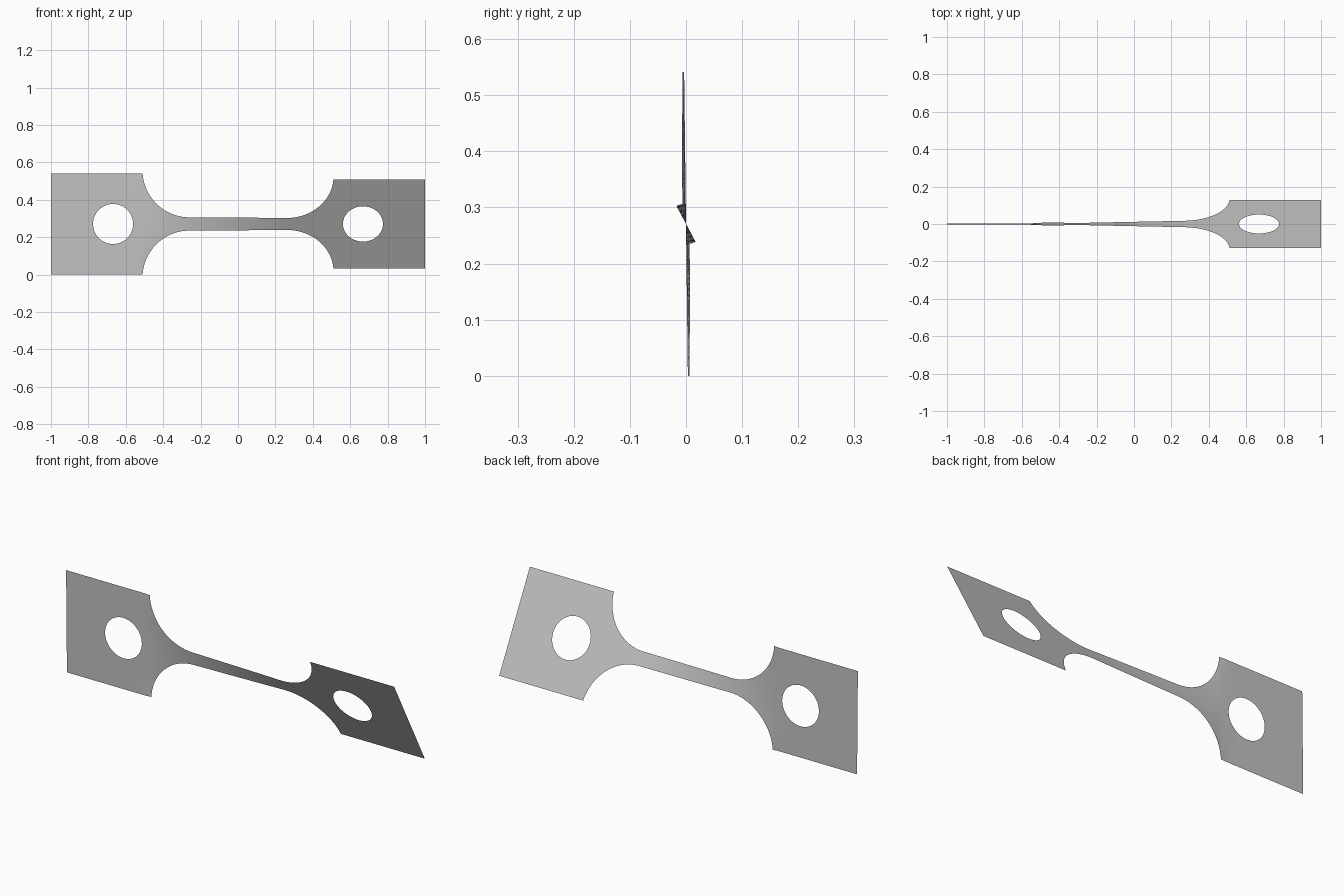
import bpy, bmesh
from math import sin, cos, tan, atan2, asin, pi, radians, hypot

cube = bpy.data.objects.get("Cube")
if cube:
    bpy.data.objects.remove(cube, do_unlink=True)

HALF = 0.2707        # half height of the grip plates
NECK = 0.036         # half height of the narrow strip
INNER = 0.51         # where the grip plates begin
TANGENT = 0.26       # where the fillets meet the strip
RUN, RISE = INNER - TANGENT, HALF - NECK
RADIUS = (RUN ** 2 + RISE ** 2) / (2 * RISE)
HOLE_X, HOLE_R = 0.668, 0.107

grey = bpy.data.materials.new("plain grey")
grey.use_nodes = True
grey.diffuse_color = (0.55, 0.55, 0.55, 1)
grey.node_tree.nodes["Principled BSDF"].inputs["Base Color"].default_value = (0.55, 0.55, 0.55, 1)


def twisted(x, w):
    """Turn the flat sheet about its long axis, progressively along x."""
    t = min(max((x + 0.53) / 0.8, 0), 1)
    a = radians(0.7 + 27.5 * t)
    return (x, -w * sin(a), HALF + w * cos(a))


def make_sheet(name, rows, closed=False):
    """Skin a list of point rows into one smooth sheet facing the front."""
    bm = bmesh.new()
    grid = [[bm.verts.new(twisted(*p)) for p in row] for row in rows]
    if closed:
        grid.append(grid[0])
    for a, b in zip(grid, grid[1:]):
        for i in range(len(a) - 1):
            bm.faces.new((a[i], b[i], b[i + 1], a[i + 1]))
    bm.normal_update()
    bmesh.ops.reverse_faces(bm, faces=[f for f in bm.faces if f.normal.y > 0])
    mesh = bpy.data.meshes.new(name)
    bm.to_mesh(mesh)
    bm.free()
    mesh.materials.append(grey)
    mesh.shade_smooth()
    obj = bpy.data.objects.new(name, mesh)
    bpy.context.collection.objects.link(obj)


# Narrow twisted strip with circular fillets at both ends
sweep = asin(RUN / RADIUS)
fillet = [(TANGENT + RADIUS * sin(sweep * i / 28),
           NECK + RADIUS * (1 - cos(sweep * i / 28))) for i in range(29)]
profile = [(-x, w) for x, w in reversed(fillet)]
profile += [(TANGENT * (i / 12 - 1), NECK) for i in range(1, 24)]
profile += fillet
make_sheet("twisted_strip", [[(x, w * (j / 4 - 1)) for j in range(9)] for x, w in profile])

# Rectangular grip plates, each with a round hole
corners = [atan2(w, x - HOLE_X) % (2 * pi) for x in (INNER, 1) for w in (-HALF, HALF)]
angles = sorted([2 * pi * i / 72 for i in range(72)] + corners)
for name, side in (("right_grip_plate", -1), ("left_grip_plate", 1)):
    rows = []
    for a in angles:
        c, s = cos(a), sin(a)
        reach_x = ((1 if c > 0 else INNER) - HOLE_X) / c if abs(c) > 1e-6 else 9
        reach_w = HALF / abs(s) if abs(s) > 1e-6 else 9
        reach = min(reach_x, reach_w)
        rows.append([(side * (HOLE_X + c * r), s * r)
                     for r in (HOLE_R, (HOLE_R + reach) / 2, reach)])
    make_sheet(name, rows, closed=True)
